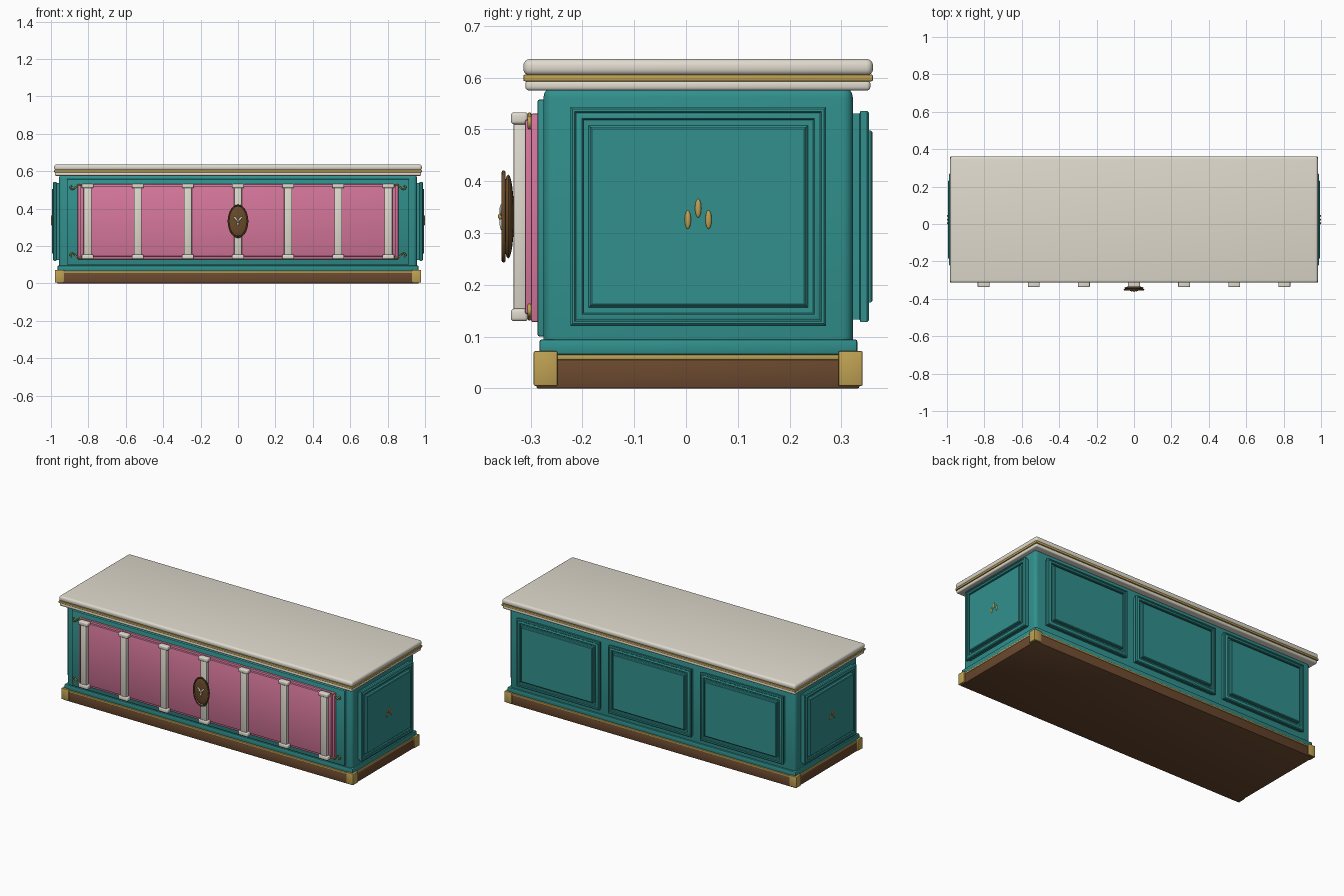
import bpy, bmesh, math
from mathutils import Matrix, Vector

if "Cube" in bpy.data.objects:
    bpy.data.objects.remove(bpy.data.objects["Cube"])

CY = 0.0235   # centre line of the cabinet body
CZ = 0.332    # centre height of panels and medallion


def material(name, rgb):
    m = bpy.data.materials.new(name)
    m.diffuse_color = [(c / 255) ** 2.2 for c in rgb] + [1]
    m.use_nodes = True
    m.node_tree.nodes["Principled BSDF"].inputs["Base Color"].default_value = m.diffuse_color
    return m


TEAL = material("teal", (52, 143, 140))
PINK = material("pink", (212, 118, 153))
IVORY = material("ivory", (222, 217, 204))
GOLD = material("gold", (190, 160, 84))
BROWN = material("brown", (106, 74, 50))
BRONZE = material("bronze", (104, 76, 46))


def finish(bm, name, mat):
    bmesh.ops.recalc_face_normals(bm, faces=bm.faces)
    me = bpy.data.meshes.new(name)
    bm.to_mesh(me)
    bm.free()
    me.materials.append(mat)
    ob = bpy.data.objects.new(name, me)
    bpy.context.collection.objects.link(ob)
    return ob


def box(name, x, y, z, mat, bevel=0.003, seg=2):
    bm = bmesh.new()
    bmesh.ops.create_cube(bm, size=1)
    for v in bm.verts:
        v.co = [(r[0] + r[1]) / 2 + c * (r[1] - r[0]) for r, c in zip((x, y, z), v.co)]
    bmesh.ops.bevel(bm, geom=bm.edges[:], offset=bevel, segments=seg,
                    profile=0.5, affect='EDGES')
    return finish(bm, name, mat)


def ellipsoid(name, loc, size, mat, tilt=0):
    bm = bmesh.new()
    bmesh.ops.create_uvsphere(bm, u_segments=24, v_segments=12, radius=1)
    bm.transform(Matrix.Translation(loc) @ Matrix.Rotation(tilt, 4, 'Y')
                 @ Matrix.Diagonal((*size, 1)))
    return finish(bm, name, mat)


# (inset, height) profile of a raised panel: pad, moulding, groove, field
PANEL = [(.005, -.005), (.005, .013), (0, .015), (0, .027), (.004, .031), (.008, .031),
         (.011, .027), (.014, .029), (.022, .029), (.025, .025), (.025, .018),
         (.035, .018), (.038, .022), (.038, .035), (.042, .038)]


def panel(name, width, height, loc, turn):
    bm = bmesh.new()
    loops = []
    for inset, h in PANEL:
        w, t = width / 2 - inset, height / 2 - inset
        loops.append([bm.verts.new((a * w, -h, b * t))
                      for a, b in ((-1, -1), (1, -1), (1, 1), (-1, 1))])
    for l0, l1 in zip(loops, loops[1:]):
        for i in range(4):
            j = (i + 1) % 4
            bm.faces.new((l0[i], l0[j], l1[j], l1[i]))
    bm.faces.new(loops[-1])
    bm.faces.new(loops[0][::-1])
    bm.transform(Matrix.Translation(loc) @ Matrix.Rotation(turn, 4, 'Z'))
    return finish(bm, name, TEAL)


def wire(name, pts, radius, mat, closed=False):
    cu = bpy.data.curves.new(name, 'CURVE')
    cu.dimensions = '3D'
    cu.bevel_depth, cu.bevel_resolution, cu.resolution_u = radius, 2, 6
    sp = cu.splines.new('BEZIER')
    sp.bezier_points.add(len(pts) - 1)
    for p, co in zip(sp.bezier_points, pts):
        p.co = co
        p.handle_left_type = p.handle_right_type = 'AUTO'
    sp.use_cyclic_u = closed
    cu.use_fill_caps = True
    cu.materials.append(mat)
    ob = bpy.data.objects.new(name, cu)
    bpy.context.collection.objects.link(ob)


# plinth, gold strip, base moulding and carcass
box("plinth", (-.968, .968), (-.289, .335), (0, .057), BROWN, .004)
box("plinth_gold_strip", (-.969, .969), (-.290, .337), (.055, .066), GOLD)
box("base_moulding", (-.965, .965), (-.283, .331), (.065, .095), TEAL, .005)
box("body", (-.957, .957), (-.275, .322), (.07, .582), TEAL, .02, 4)
for sx in (-1, 1):
    for y in ((-.294, -.248), (.294, .341)):
        box("plinth_corner", sorted((sx * .93, sx * .978)), y, (.005, .072), GOLD)

# worktop
box("top_lower_moulding", (-.979, .979), (-.310, .356), (.575, .595), IVORY, .007, 3)
box("top_gold_strip", (-.983, .983), (-.314, .361), (.593, .606), GOLD, .003)
box("top_slab", (-.983, .983), (-.314, .361), (.604, .636), IVORY, .013, 4)

# front frame and pink panel
box("front_frame", (-.915, .915), (-.287, -.26), (.10, .558), TEAL, .005)
box("front_panel_border", (-.857, .857), (-.299, -.28), (.128, .531), PINK, .004)
box("front_panel", (-.842, .842), (-.311, -.29), (.144, .519), PINK, .004)

# front pilasters
for i in range(-3, 4):
    x = i * .268
    box("pilaster_shaft", (x - .021, x + .021), (-.333, -.305), (.14, .525), IVORY, .005)
    box("pilaster_capital", (x - .032, x + .032), (-.338, -.305), (.510, .533), IVORY, .006, 3)
    box("pilaster_foot", (x - .032, x + .032), (-.338, -.305), (.130, .154), IVORY, .006, 3)

# gold corner flourishes
for sx in (-1, 1):
    for sz in (-1, 1):
        wire("corner_flourish",
             [(sx * x, -.302, CZ + sz * z) for x, z in
              ((.835, .197), (.858, .192), (.874, .177), (.888, .172), (.896, .183), (.888, .191))],
             .004, GOLD)

# front medallion
ellipsoid("medallion_disc", (0, -.343, CZ), (.051, .011, .081), BRONZE)
wire("medallion_rim",
     [(.051 * math.cos(a), -.352, CZ + .085 * math.sin(a))
      for a in (math.tau * k / 16 for k in range(16))], .004, BRONZE, True)
for tilt, dx, dz in ((-.7, -.011, .012), (.7, .011, .012), (0, 0, -.011)):
    ellipsoid("medallion_petal", (dx, -.355, CZ + dz), (.0055, .005, .016), IVORY, tilt)
ellipsoid("medallion_stud", (0, -.356, CZ), (.007, .007, .007), GOLD)

# raised panels and gold petals on both ends
for sx in (-1, 1):
    panel("side_panel", .493, .422, (sx * .957, CY, CZ), sx * math.pi / 2)
    for dy, z in ((-.02, .326), (0, .348), (.02, .326)):
        ellipsoid("side_petal", (sx * .995, CY + dy, z), (.005, .006, .018), GOLD)

# raised panels across the back
for i in (-1, 0, 1):
    panel("back_panel", .555, .408, (i * .615, .322, CZ), math.pi)

# smooth shading with crisp edges
for ob in bpy.context.collection.objects:
    if ob.type == 'MESH':
        ob.select_set(True)
        bpy.context.view_layer.objects.active = ob
bpy.ops.object.shade_smooth_by_angle(angle=math.radians(35))
